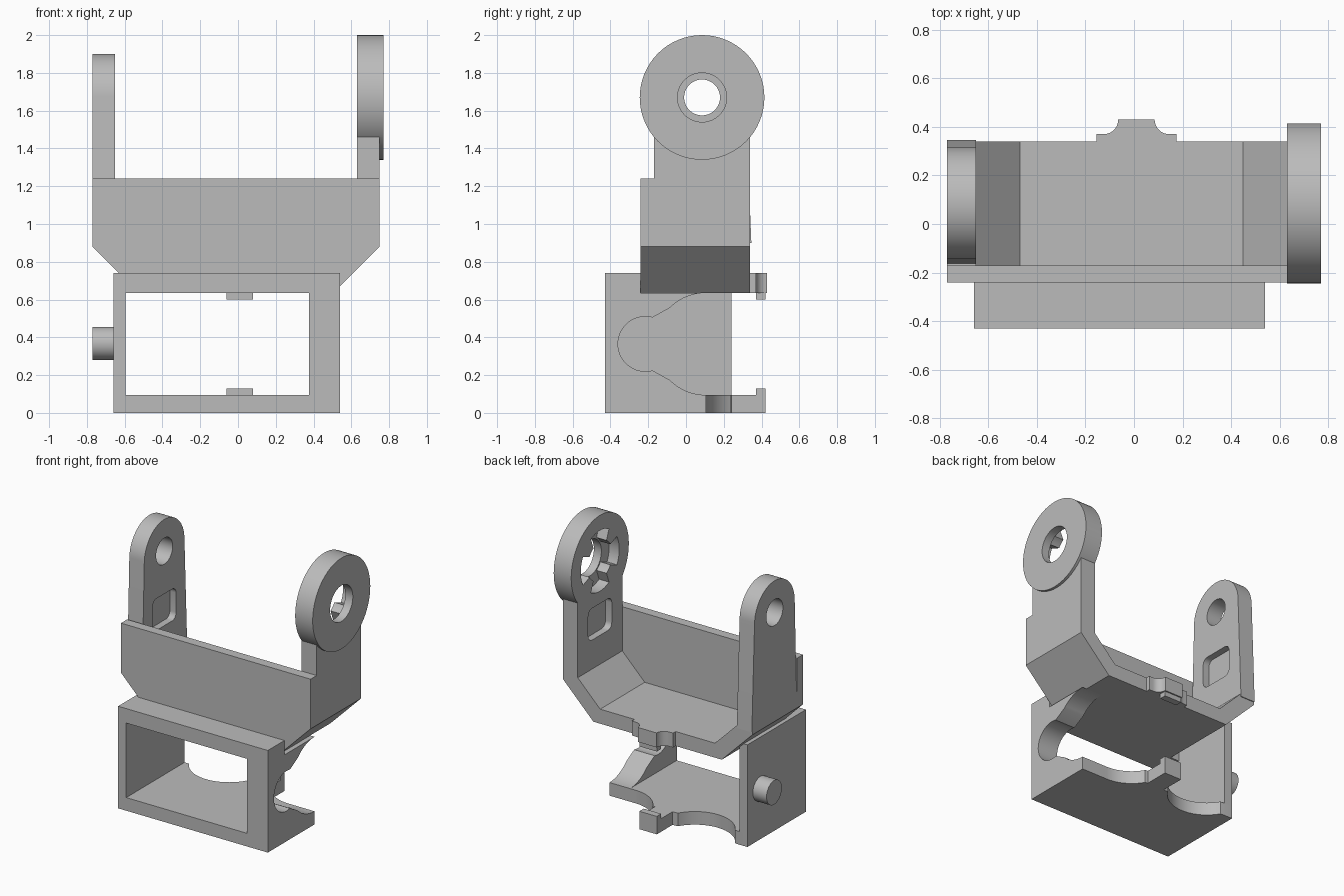
import bpy, bmesh, math

old = bpy.data.objects.get("Cube")
if old:
    bpy.data.objects.remove(old, do_unlink=True)

grey = bpy.data.materials.new("plain grey")
grey.use_nodes = True
colour = (0.5, 0.5, 0.5, 1)
grey.diffuse_color = colour
grey.node_tree.nodes["Principled BSDF"].inputs["Base Color"].default_value = colour


def arc(cx, cy, r, start, end, steps=24):
    """Points along a circular arc, angles in degrees."""
    angles = [math.radians(start + (end - start) * i / steps) for i in range(steps + 1)]
    return [(cx + r * math.cos(a), cy + r * math.sin(a)) for a in angles]


def circle(cx, cy, r):
    return arc(cx, cy, r, 0, 360, 64)[:-1]


def rect(a, b, c, d):
    return [(a, c), (b, c), (b, d), (a, d)]


def rounded_rect(cx, cy, w, h, r):
    pts = []
    for sx, sy, a in ((1, 1, 0), (-1, 1, 90), (-1, -1, 180), (1, -1, 270)):
        pts += arc(cx + sx * (w / 2 - r), cy + sy * (h / 2 - r), r, a, a + 90, 6)
    return pts


def prism(name, pts, axis, lo, hi):
    """Extrude a flat profile along one axis."""
    place = {"x": lambda p, t: (t, p[0], p[1]),
             "y": lambda p, t: (p[0], t, p[1]),
             "z": lambda p, t: (p[0], p[1], t)}[axis]
    bm = bmesh.new()
    low = [bm.verts.new(place(p, lo)) for p in pts]
    high = [bm.verts.new(place(p, hi)) for p in pts]
    bm.faces.new(low)
    bm.faces.new(high)
    n = len(pts)
    for i in range(n):
        j = (i + 1) % n
        bm.faces.new((low[i], low[j], high[j], high[i]))
    bmesh.ops.recalc_face_normals(bm, faces=bm.faces)
    mesh = bpy.data.meshes.new(name)
    bm.to_mesh(mesh)
    bm.free()
    mesh.materials.append(grey)
    obj = bpy.data.objects.new(name, mesh)
    bpy.context.collection.objects.link(obj)
    parts.append(obj)
    return obj


def combine(obj, other, operation="DIFFERENCE"):
    """Apply a boolean and discard the second object."""
    mod = obj.modifiers.new("cut", "BOOLEAN")
    mod.operation = operation
    mod.solver = "EXACT"
    mod.object = other
    bpy.context.view_layer.update()
    result = obj.evaluated_get(bpy.context.evaluated_depsgraph_get())
    mesh = bpy.data.meshes.new_from_object(result)
    obj.modifiers.clear()
    obj.data = mesh
    parts.remove(other)
    bpy.data.objects.remove(other, do_unlink=True)


parts = []
PIVOT = (0.085, 1.67)

# Lower box: base plate with two scalloped bays and a rear tab
base = [(-0.66, -0.43), (0.54, -0.43), (0.54, 0.105)]
base += arc(0.33, 0.37, 0.265, -90, -150)
base += [(0.08, 0.24), (0.08, 0.42), (-0.06, 0.42), (-0.06, 0.24)]
base += arc(-0.33, 0.37, 0.265, -30, -150)
base += [(-0.595, 0.24), (-0.66, 0.24)]
prism("base_plate", base, "z", 0, 0.095)
prism("base_hook", rect(-0.06, 0.08, 0.37, 0.42), "z", 0.095, 0.13)

# Box walls: plain on one side, deep keyhole cutout on the other
prism("plain_wall", rect(-0.43, 0.24, 0.095, 0.635), "x", -0.66, -0.595)
cutout = arc(0.105, 0.365, 0.27, 270, 225, 12)
cutout += arc(-0.215, 0.365, 0.145, 285, 75, 36)
cutout += arc(0.105, 0.365, 0.27, 135, 90, 12)
prism("cutout_wall", [(-0.43, 0.095)] + cutout + [(-0.43, 0.635)], "x", 0.375, 0.54)
prism("box_top", rect(-0.66, 0.54, -0.43, -0.24), "z", 0.635, 0.74)
prism("box_top_side", rect(-0.66, -0.595, -0.24, 0.24), "z", 0.635, 0.74)
prism("side_peg", circle(0.09, 0.3675, 0.0875), "x", -0.77, -0.66)

# Cradle: chamfered trough with a front panel
outer = [(-0.77, 0.88), (-0.525, 0.635), (0.505, 0.635), (0.75, 0.88)]
inner = [(0.63, 0.92), (0.45, 0.74), (-0.47, 0.74), (-0.65, 0.92)]
trough = outer + [(0.75, 1.0), (0.63, 1.0)] + inner + [(-0.65, 1.0), (-0.77, 1.0)]
prism("cradle_trough", trough, "y", -0.17, 0.34)
prism("front_panel", outer + [(0.75, 1.24), (-0.77, 1.24)], "y", -0.24, -0.17)

# Rear tab of the cradle floor, with concave shoulders and a hook
tab = [(-0.155, 0.34), (0.175, 0.34), (0.175, 0.37)]
tab += arc(0.145, 0.43, 0.06, 270, 180, 8)
tab += arc(-0.125, 0.43, 0.06, 0, -90, 8) + [(-0.155, 0.37)]
prism("cradle_tab", tab, "z", 0.635, 0.74)
prism("cradle_hook", rect(-0.06, 0.08, 0.37, 0.42), "z", 0.6, 0.635)

# Tapered arm with a round end and a pivot hole
profile = [(-0.168, 0.9), (0.346, 0.9)] + arc(*PIVOT, 0.23, 2, 178, 40)
arm = prism("tapered_arm", profile, "x", -0.77, -0.65)
combine(arm, prism("hole_cutter", circle(*PIVOT, 0.095), "x", -0.9, -0.5))

# Disc arm: straight post joined to a large ring
disc_arm = prism("disc_arm", rect(-0.17, 0.34, 1.0, 1.6), "x", 0.63, 0.75)
combine(disc_arm, prism("disc", circle(*PIVOT, 0.33), "x", 0.63, 0.77), "UNION")
combine(disc_arm, prism("bore_cutter", circle(*PIVOT, 0.13), "x", 0.5, 0.9))
lobes = []
for k in range(4):
    lobes += arc(*PIVOT, 0.22, 90 * k - 28, 90 * k + 28, 12)
    lobes += arc(*PIVOT, 0.14, 90 * k + 32, 90 * k + 58, 6)
combine(disc_arm, prism("socket_cutter", lobes, "x", 0.55, 0.71))

# Shallow rounded pockets on the inner faces of both arms
for obj, lo, hi in ((arm, -0.7, -0.6), (disc_arm, 0.58, 0.68)):
    pocket = rounded_rect(0.085, 1.245, 0.27, 0.23, 0.045)
    combine(obj, prism("pocket_cutter", pocket, "x", lo, hi))

# Smooth the round surfaces, keep the edges sharp
bpy.ops.object.select_all(action="DESELECT")
for obj in parts:
    obj.select_set(True)
bpy.context.view_layer.objects.active = parts[0]
bpy.ops.object.shade_smooth_by_angle(angle=math.radians(30))
